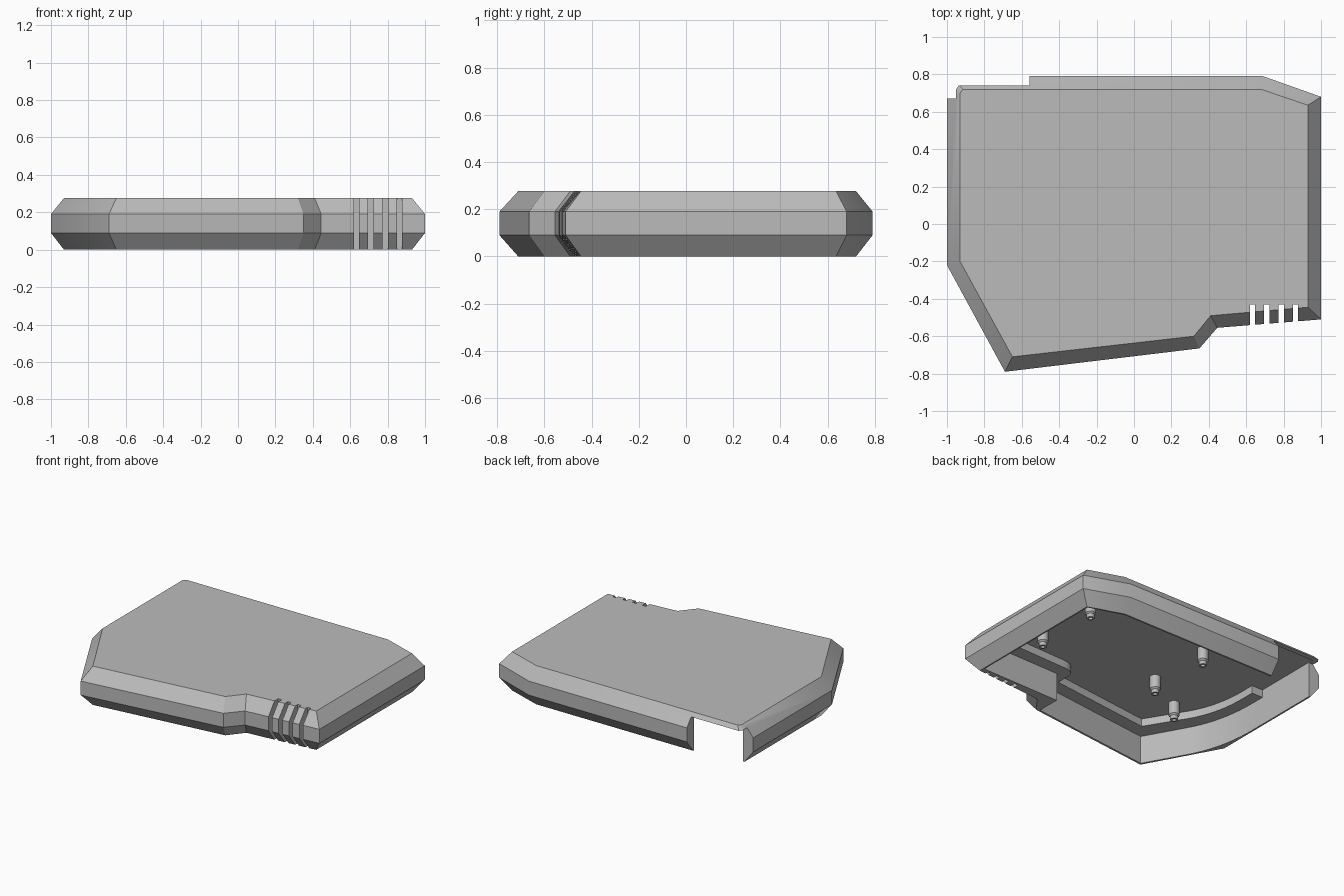
import bpy, bmesh, math
from mathutils import Vector

cube = bpy.data.objects.get("Cube")
if cube:
    bpy.data.objects.remove(cube)

grey = bpy.data.materials.new("plain_grey")
grey.use_nodes = True
grey.diffuse_color = (0.5, 0.5, 0.5, 1)
grey.node_tree.nodes["Principled BSDF"].inputs["Base Color"].default_value = (0.5, 0.5, 0.5, 1)


def make_object(name, bm):
    bmesh.ops.recalc_face_normals(bm, faces=bm.faces[:])
    mesh = bpy.data.meshes.new(name)
    bm.to_mesh(mesh)
    bm.free()
    mesh.materials.append(grey)
    obj = bpy.data.objects.new(name, mesh)
    bpy.context.collection.objects.link(obj)
    return obj


def loft(name, sections):
    """Join stacked outlines, each given as (outline, height), into a closed solid."""
    bm = bmesh.new()
    rings = [[bm.verts.new((x, y, z)) for x, y in outline] for outline, z in sections]
    n = len(rings[0])
    for low, high in zip(rings, rings[1:]):
        for i in range(n):
            j = (i + 1) % n
            bm.faces.new((low[i], low[j], high[j], high[i]))
    bm.faces.new(rings[0][::-1])
    bm.faces.new(rings[-1])
    return make_object(name, bm)


def box_outline(x0, x1, y0, y1):
    return [(x0, y0), (x1, y0), (x1, y1), (x0, y1)]


def bend(start, corner, end, steps=10):
    """Soft curve from start to end, pulled towards the corner."""
    a, b, c = Vector(start), Vector(corner), Vector(end)
    points = []
    for i in range(steps + 1):
        t = i / steps
        points.append(tuple(a * (1 - t) ** 2 + b * 2 * t * (1 - t) + c * t * t))
    return points


def cut(target, cutter):
    """Subtract the cutter and remove it."""
    mod = target.modifiers.new("cut", "BOOLEAN")
    mod.operation = "DIFFERENCE"
    mod.solver = "EXACT"
    mod.object = cutter
    cutter.hide_render = True
    graph = bpy.context.evaluated_depsgraph_get()
    mesh = bpy.data.meshes.new_from_object(target.evaluated_get(graph))
    target.modifiers.clear()
    target.data = mesh
    bpy.data.objects.remove(cutter)


def lathe(name, profile, x, y, sides=20):
    """Turn a closed profile of (radius, height) around a vertical axis."""
    bm = bmesh.new()
    rings = []
    for k in range(sides):
        a = 2 * math.pi * k / sides
        rings.append([bm.verts.new((x + r * math.cos(a), y + r * math.sin(a), z))
                      for r, z in profile])
    n = len(profile)
    for k in range(sides):
        r0, r1 = rings[k], rings[(k + 1) % sides]
        for i in range(n):
            j = (i + 1) % n
            bm.faces.new((r0[i], r1[i], r1[j], r0[j]))
    return make_object(name, bm)


# Housing: wide belt with matching chamfers above and below
belt = [(-.69, -.79), (.35, -.665), (.445, -.555), (1, -.51), (1, .68),
        (.69, .79), (-.98, .79), (-1, .77), (-1, -.22)]
rim = [(-.65, -.71), (.32, -.6), (.41, -.49), (.93, -.445), (.93, .635),
       (.68, .72), (-.915, .72), (-.93, .7), (-.93, -.2)]
HEIGHT, ROOF, LEDGE = .277, .255, .2
housing = loft("housing", [(rim, 0), (belt, .09), (belt, .19), (rim, HEIGHT)])

# Open underside, with a thick wall behind the vents
back_side = [(.92, .63), (.675, .708), (-.918, .708)]
cavity = [(-.64, -.695), (.3, -.588), (.3, -.42), (.92, -.41)] + back_side
cavity += bend((-.918, .1), (-.918, -.2), (-.8, -.41))
cut(housing, loft("cavity", [(cavity, -.1), (cavity, LEDGE)]))

# Deeper recess that leaves a ledge along the front and left walls
recess = [(-.56, -.59), (.22, -.5)]
recess += bend((.22, -.4), (.22, -.33), (.32, -.33), 5) + [(.92, -.31)] + back_side
recess += [(-.918, .2), (-.83, .2)] + bend((-.83, .1), (-.83, -.17), (-.7, -.36))
cut(housing, loft("recess", [(recess, -.1), (recess, ROOF)]))

# Rear port opening below the roof
port = box_outline(-1.1, -.56, .67, 1)
cut(housing, loft("port", [(port, -.1), (port, .25)]))

# Vent slots at the front
for x in (.633, .71, .787, .864):
    slot = box_outline(x - .014, x + .014, -.7, -.43)
    cut(housing, loft("slot", [(slot, -.1), (slot, .4)]))

# Hollow mounting posts under the roof
post_profile = [(.014, .13), (.026, .13), (.026, .155), (.036, .165), (.036, .26), (.014, .26)]
posts = [(x, y) for x in (.67, -.28) for y in (.36, -.12)] + [(-.59, -.3)]
parts = [housing]
for i, (x, y) in enumerate(posts):
    parts.append(lathe(f"mounting_post_{i + 1}", post_profile, x, y))

# Soft shading with crisp edges
bpy.ops.object.select_all(action="DESELECT")
for part in parts:
    part.select_set(True)
bpy.context.view_layer.objects.active = housing
bpy.ops.object.shade_smooth_by_angle(angle=math.radians(30))
